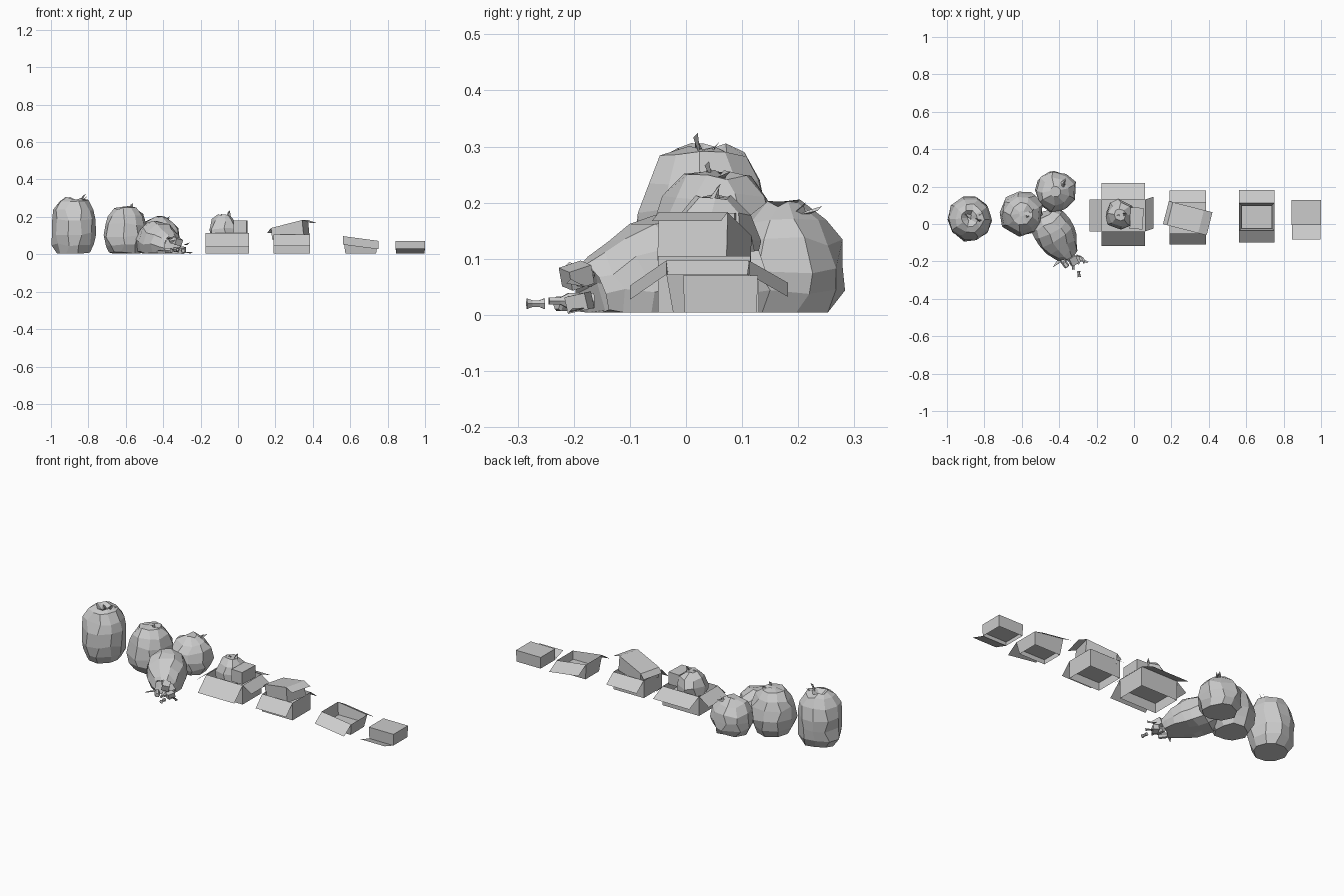
import bpy, bmesh, math, random
from mathutils import Vector, Matrix

if "Cube" in bpy.data.objects:
    bpy.data.objects.remove(bpy.data.objects["Cube"])

V = Vector


def finish(name, bm, normals=True):
    if normals:
        bmesh.ops.recalc_face_normals(bm, faces=bm.faces[:])
    me = bpy.data.meshes.new(name)
    bm.to_mesh(me)
    bm.free()
    ob = bpy.data.objects.new(name, me)
    bpy.context.collection.objects.link(ob)
    return ob


def tube(name, loc, prof, seed=1, seg=9, jit=0.0, axis=(0, 0, 1), caps=(True, True)):
    """Low-poly lathe with (radius, distance) rings, jittered for crumpled shapes."""
    rnd = random.Random(seed)
    q = V(axis).to_track_quat('Z', 'Y')
    bm = bmesh.new()
    rings = []
    for r, z in prof:
        ring = []
        for i in range(seg):
            a = 2 * math.pi * (i + rnd.uniform(-.2, .2) * (jit > 0)) / seg
            k = r * (1 + rnd.uniform(-jit, jit * .4))
            p = q @ V((k * math.cos(a), k * math.sin(a), z + rnd.uniform(-jit, jit) * .1)) + V(loc)
            p.z = max(p.z, 0.004)
            ring.append(bm.verts.new(p))
        rings.append(ring)
    for a, b in zip(rings, rings[1:]):
        for i in range(seg):
            j = (i + 1) % seg
            bm.faces.new((a[i], a[j], b[j], b[i]))
    if caps[0]:
        bm.faces.new(rings[0][::-1])
    if caps[1]:
        bm.faces.new(rings[-1])
    return finish(name, bm)


def tufts(name, loc, tips):
    """Torn plastic ends: thin three-sided spikes."""
    bm = bmesh.new()
    for k, t in enumerate(tips):
        o = V(loc) + V((t[0] * .3, t[1] * .3, 0))
        base = [bm.verts.new(o + V((.014 * math.cos(a + k), .014 * math.sin(a + k), 0)))
                for a in (0, 2.1, 4.2)]
        top = [bm.verts.new(o + V(t) + V((s * .006, s * .004, s * .004))) for s in (-1, 0, 1)]
        for i in range(3):
            j = (i + 1) % 3
            bm.faces.new((base[i], base[j], top[j], top[i]))
        bm.faces.new(top)
    finish(name, bm)


def carton(name, x0, x1, y0, y1, zl, zr, floor, flaps, inset=0.0, mat=Matrix(), lid=False):
    """Thin-walled box; flaps are (side, run, drop, skew), a negative drop starts at the base."""
    bm = bmesh.new()
    bot = [(x0 + inset, y0 + inset), (x1 - inset, y0 + inset), (x1 - inset, y1 - inset), (x0 + inset, y1 - inset)]
    top = [(x0, y0, zl), (x1, y0, zr), (x1, y1, zr), (x0, y1, zl)]
    b = [bm.verts.new((x, y, 0.004)) for x, y in bot]
    t = [bm.verts.new(p) for p in top]
    for i in range(4):
        j = (i + 1) % 4
        bm.faces.new((b[i], b[j], t[j], t[i]))
    bm.faces.new([bm.verts.new((x, y, floor)) for x, y in bot])
    if lid:
        bm.faces.new(t)
    out = [(0, -1), (1, 0), (0, 1), (-1, 0)]
    for s, run, drop, skew in flaps:
        ring = t if drop > 0 else b
        p, r = ring[s].co, ring[(s + 1) % 4].co
        d = V((out[s][0] * run, out[s][1] * run, -drop))
        e = (r - p).normalized() * skew
        bm.faces.new([bm.verts.new(c) for c in (p, r, r + d + e, p + d + e)])
    bm.transform(mat)
    finish(name, bm, False)


def block(name, loc, size, rot=(0, 0, 0)):
    bm = bmesh.new()
    bmesh.ops.create_cube(bm, size=1)
    m = (Matrix.Translation(loc) @ Matrix.Rotation(rot[2], 4, 'Z') @ Matrix.Rotation(rot[1], 4, 'Y')
         @ Matrix.Rotation(rot[0], 4, 'X') @ Matrix.Diagonal((*size, 1)))
    bm.transform(m)
    finish(name, bm)


# Tall rubbish bag with dented top
tube("tall_bag", (-.88, .03, 0), [(.09, .004), (.114, .05), (.123, .11), (.123, .18), (.112, .235),
     (.08, .285), (.045, .298), (.01, .275)], 3, 10, .09)
tufts("tall_bag_ties", (-.865, .03, .275), [(.035, -.01, .045), (-.04, .02, .02), (.04, .02, .03)])

# Middle bag
tube("middle_bag", (-.6, .055, 0), [(.09, .004), (.114, .05), (.122, .1), (.117, .16), (.095, .21),
     (.06, .245), (.015, .25)], 5, 9, .09)
tufts("middle_bag_ties", (-.58, .05, .24), [(.01, -.01, .03), (.03, .02, .012)])

# Back bag
tube("back_bag", (-.42, .174, 0), [(.09, .004), (.11, .04), (.118, .08), (.108, .13), (.078, .17),
     (.03, .198)], 8, 9, .09)
tufts("back_bag_ties", (-.39, .2, .18), [(.015, .03, .01), (.015, .01, .02)])

# Torn bag lying on its side, mouth to the front
ax = V((.52, -.85, -.2))
tube("torn_bag", (-.475, .035, .085), [(.06, -.015), (.1, .02), (.114, .07), (.113, .12), (.094, .175),
     (.07, .22), (.056, .245)], 11, 10, .08, ax, (True, False))
for n, (p, d) in enumerate([((-.39, -.19, .02), (-.03, -.03, .0)), ((-.35, -.16, .08), (-.02, -.04, .01)),
                            ((-.29, -.17, .05), (.02, -.03, .01)), ((-.3, -.18, .012), (.04, -.02, -.004))]):
    tufts("torn_strip_%d" % (n + 1), p, [d])

# Spilled litter
can = [(.011, 0), (.015, .006), (.015, .045), (.011, .05)]
tube("can_upper", (-.36, -.17, .07), can, 1, 6, 0, (.6, -.6, .1))
tube("can_lower", (-.385, -.19, .02), can, 1, 6, 0, (.5, -.7, 0))
tube("bottle", (-.335, -.165, .025), [(.016, 0), (.016, .045), (.007, .06), (.007, .08)], 1, 6, 0, (.15, -1, 0))
block("carton_scrap", (-.325, -.195, .07), (.04, .045, .035), (.3, .2, .5))
block("food_scrap", (-.3, -.19, .022), (.03, .04, .03), (.2, .1, -.4))
tube("fruit_core", (-.296, -.252, .02), [(.011, 0), (.007, .009), (.007, .022), (.011, .032)], 1, 6, 0, (.1, -1, 0))

# Filled carton with open flaps
carton("filled_carton", -.175, .058, -.04, .13, .115, .115, .06,
       [(0, .078, .075, 0), (1, .045, .045, .015), (2, .09, .04, 0), (3, .062, .045, 0)])
tube("small_bag", (-.075, .048, .065), [(.055, 0), (.08, .035), (.084, .075), (.066, .115), (.033, .143)], 14, 8, .1)
tufts("small_bag_ties", (-.055, .045, .2), [(.005, .01, .03), (-.03, 0, .012)])
block("inner_package", (.014, .03, .147), (.07, .115, .07), (0, 0, -.04))

# Carton with a smaller tilted carton on top
carton("stacked_carton", .19, .385, -.05, .115, .105, .105, .05,
       [(0, .06, .06, 0), (2, .065, .05, 0)])
m = Matrix.Translation((.285, .03, .085)) @ Matrix.Rotation(-.25, 4, 'Z') @ Matrix.Rotation(-.1, 4, 'Y')
carton("tilted_carton", -.09, .085, -.062, .065, .065, .09, .004,
       [(1, .045, .02, 0), (3, .025, .025, 0)], 0, m, True)

# Collapsed open carton
carton("collapsed_carton", .562, .75, -.035, .112, .097, .072, .03,
       [(0, .065, .045, 0), (2, .07, .04, 0)], .012)

# Small carton on its side, its lower flap rising at the front
carton("flat_carton", .842, 1.0, -.005, .128, .07, .07, .025,
       [(0, .08, -.026, 0)], .002, Matrix(), True)
